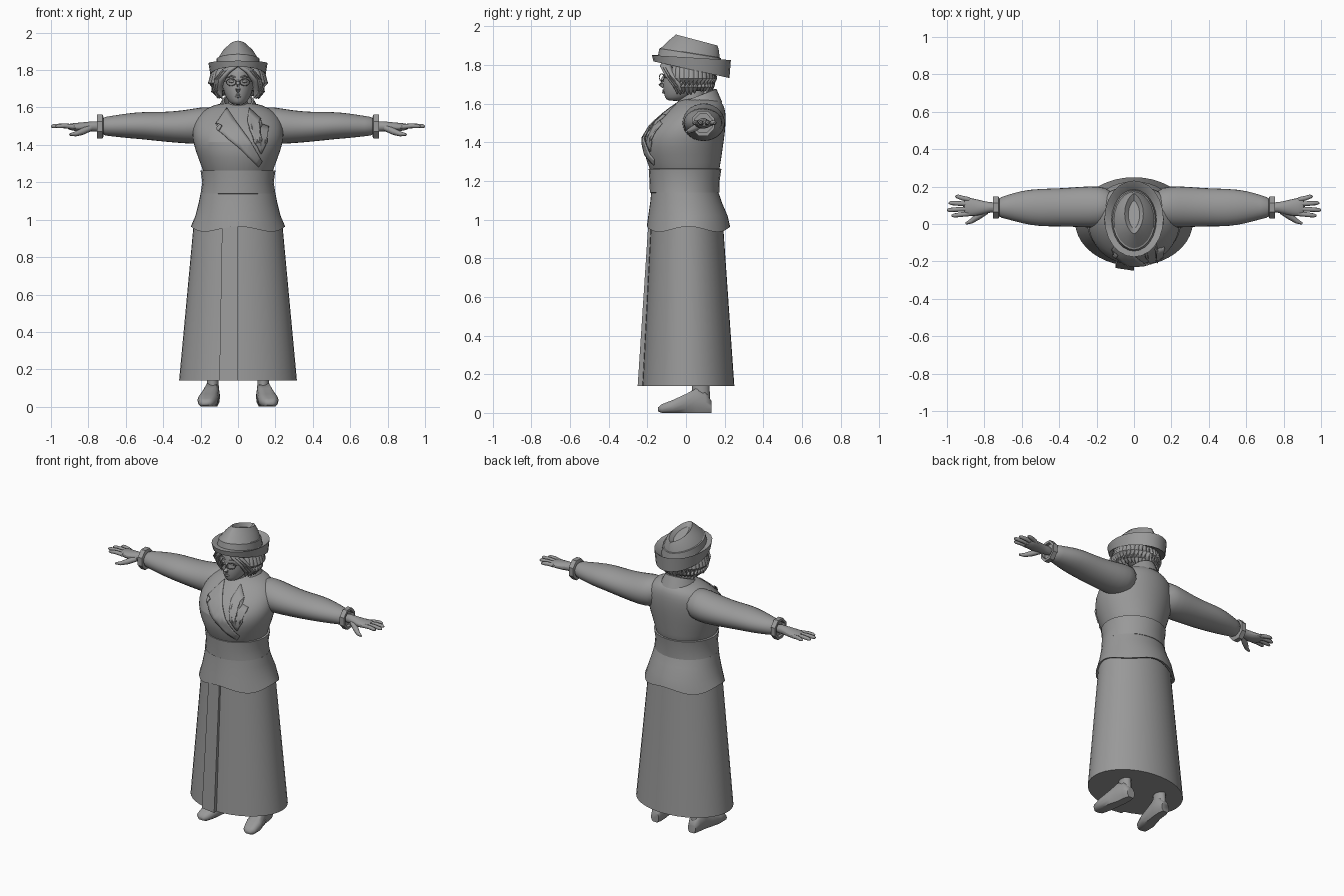
import bpy, bmesh, math, random
from mathutils import Vector
from mathutils.bvhtree import BVHTree

random.seed(4)
cube = bpy.data.objects.get("Cube")
if cube:
    bpy.data.objects.remove(cube, do_unlink=True)

grey = bpy.data.materials.new("plain grey")
grey.use_nodes = True
grey.diffuse_color = (0.32, 0.32, 0.32, 1)
grey.node_tree.nodes["Principled BSDF"].inputs["Base Color"].default_value = grey.diffuse_color


def level_ring(hw, front, back, zf, zb=None, n=24, power=1.0):
    """Ring around the vertical axis, optionally tilted from front to back."""
    zb = zf if zb is None else zb
    pts = []
    for i in range(n):
        t = math.tau * i / n
        s, k = math.sin(t), (1 - math.cos(t)) / 2
        x = hw * math.copysign(abs(s) ** power, s)
        pts.append(Vector((x, front + (back - front) * k, zf + (zb - zf) * k)))
    return pts


def arm_ring(x, z0, z1, y0, y1, n=14):
    """Ring around the sideways axis."""
    angles = [math.tau * (i + 0.5) / n for i in range(n)]
    return [Vector((x, (y0 + y1) / 2 + (y1 - y0) / 2 * math.cos(t),
                    (z0 + z1) / 2 + (z1 - z0) / 2 * math.sin(t))) for t in angles]


def foot_ring(y, xc, hw, z0, z1, n=14):
    """Ring around the front-to-back axis with a flattened underside."""
    pts = []
    for i in range(n):
        t = math.tau * i / n
        z = (z0 + z1) / 2 + (z1 - z0) / 2 * math.sin(t) * 1.3
        pts.append(Vector((xc + hw * math.cos(t), y, min(z1, max(z0, z)))))
    return pts


def loft(bm, rings):
    rows = [[bm.verts.new(p) for p in ring] for ring in rings]
    n = len(rows[0])
    for a, b in zip(rows, rows[1:]):
        for i in range(n):
            j = (i + 1) % n
            bm.faces.new((a[i], a[j], b[j], b[i]))
    bm.faces.new(rows[0][::-1])
    bm.faces.new(rows[-1])


def tube(bm, path, radii, n=8, flat=1.0):
    path = [Vector(p) for p in path]
    rings = []
    for i, (p, r) in enumerate(zip(path, radii)):
        d = path[min(i + 1, len(path) - 1)] - path[max(i - 1, 0)]
        q = d.to_track_quat('Z', 'Y')
        rings.append([p + q @ Vector((r * math.cos(math.tau * k / n),
                                      r * flat * math.sin(math.tau * k / n), 0)) for k in range(n)])
    loft(bm, rings)


def finish(name, bm, subdiv=0, mirror=False, thick=0, angle=35):
    bmesh.ops.recalc_face_normals(bm, faces=bm.faces)
    mesh = bpy.data.meshes.new(name)
    bm.to_mesh(mesh)
    bm.free()
    mesh.materials.append(grey)
    ob = bpy.data.objects.new(name, mesh)
    bpy.context.collection.objects.link(ob)
    bpy.ops.object.select_all(action='DESELECT')
    ob.select_set(True)
    bpy.context.view_layer.objects.active = ob
    bpy.ops.object.shade_smooth_by_angle(angle=math.radians(angle))
    if thick:
        ob.modifiers.new("thickness", 'SOLIDIFY').thickness = thick
    if mirror:
        ob.modifiers.new("mirror", 'MIRROR')
    if subdiv:
        ob.modifiers.new("smooth", 'SUBSURF').levels = subdiv
        ob.modifiers["smooth"].render_levels = subdiv
    return ob


def build(name, rings, **options):
    bm = bmesh.new()
    loft(bm, rings)
    return finish(name, bm, **options)


# Skirt with its overlapping front panel
build("skirt", [level_ring(.235, -.18, .19, 1, n=40), level_ring(.315, -.225, .25, .14, n=40)])
top = [(-.085, -.15), (-.085, -.186), (0, -.195), (0, -.15)]
bottom = [(-.1, -.2), (-.1, -.235), (0, -.25), (0, -.2)]
build("skirt_front_panel", [[Vector((x, y, z)) for x, y in row]
                            for row, z in ((top, .98), (bottom, .14))])

# Jacket skirt with a wavy hem
peplum = [level_ring(.2, -.18, .168, 1.14, n=40), level_ring(.21, -.185, .185, 1.09, n=40),
          level_ring(.228, -.195, .215, 1.02, n=40), level_ring(.252, -.203, .228, .95, n=40),
          level_ring(.235, -.185, .21, .955, n=40), level_ring(.21, -.17, .19, 1.03, n=40)]
for ring in peplum[3:5]:
    for i, p in enumerate(ring):
        p.z += .014 * math.cos(math.tau * i / 10)
build("jacket_peplum", peplum)

# Wide belt
build("belt", [level_ring(.18, -.17, .165, 1.265), level_ring(.2, -.193, .183, 1.262),
               level_ring(.191, -.189, .174, 1.2), level_ring(.2, -.187, .172, 1.14),
               level_ring(.18, -.17, .16, 1.135)])

# Jacket body and sleeves
torso = build("jacket_body", [
    level_ring(.17, -.17, .16, 1.2), level_ring(.187, -.187, .176, 1.26),
    level_ring(.215, -.217, .186, 1.33), level_ring(.246, -.228, .2, 1.42),
    level_ring(.247, -.185, .207, 1.49), level_ring(.225, -.12, .207, 1.55),
    level_ring(.175, -.065, .197, 1.595), level_ring(.085, -.02, .165, 1.63)], subdiv=1)
build("sleeves", [arm_ring(*r) for r in (
    (.1, 1.42, 1.61, 0, .19), (.2, 1.4, 1.605, -.025, .207), (.28, 1.405, 1.588, -.02, .203),
    (.4, 1.415, 1.577, -.015, .193), (.5, 1.427, 1.58, -.017, .192), (.6, 1.435, 1.57, 0, .182),
    (.68, 1.445, 1.555, .026, .155), (.74, 1.45, 1.55, .035, .14))], subdiv=1, mirror=True)
build("cuffs", [arm_ring(*r, n=8) for r in (
    (.72, 1.44, 1.555, .035, .142), (.724, 1.428, 1.567, .025, .152), (.755, 1.428, 1.567, .025, .152),
    (.755, 1.445, 1.55, .04, .137), (.735, 1.445, 1.55, .04, .137))], mirror=True, angle=25)

# Hands with separate fingers
build("palms", [arm_ring(*r, n=10) for r in (
    (.72, 1.465, 1.53, .06, .118), (.78, 1.472, 1.528, .06, .118), (.83, 1.467, 1.522, .042, .132),
    (.88, 1.474, 1.518, .038, .145), (.915, 1.482, 1.512, .044, .143))], subdiv=1, mirror=True)
bm = bmesh.new()
for y0, y1, tip in ((.055, .045, .975), (.081, .075, 1), (.107, .112, .99), (.13, .147, .955)):
    tube(bm, [(.88, y0, 1.497), ((.88 + tip) / 2, (y0 + y1) / 2, 1.502), (tip - .012, y1, 1.5),
              (tip, y1, 1.498)], (.013, .0125, .011, .005))
tube(bm, [(.79, .07, 1.49), (.835, .04, 1.47), (.87, .015, 1.458), (.9, .002, 1.455)],
     (.018, .018, .013, .006))
finish("fingers", bm, mirror=True, angle=60)

# Lapels laid over the chest
bm = bmesh.new()
bm.from_mesh(torso.data)
chest = BVHTree.FromBMesh(bm)
bm.free()


def chest_plate(name, outline):
    bm = bmesh.new()
    bm.faces.new([bm.verts.new((x, 0, z)) for x, z in outline])
    bmesh.ops.triangulate(bm, faces=bm.faces)
    bmesh.ops.subdivide_edges(bm, edges=bm.edges, cuts=4, use_grid_fill=True)
    for v in bm.verts:
        hit = chest.ray_cast(Vector((v.co.x, -1, v.co.z)), Vector((0, 1, 0)))[0]
        v.co.y = (hit.y if hit else -.05) - .006
    finish(name, bm, thick=.009)


chest_plate("right_lapel", [(-.06, 1.6), (-.12, 1.515), (-.085, 1.5), (-.1, 1.475), (.02, 1.37),
                            (.11, 1.28), (.13, 1.31), (.06, 1.43), (-.02, 1.54)])
chest_plate("left_lapel", [(.06, 1.6), (.12, 1.545), (.11, 1.52), (.165, 1.5), (.15, 1.4),
                           (.125, 1.35), (.09, 1.42), (.05, 1.53)])
build("collar", [level_ring(.115, -.065, .188, 1.57, 1.605), level_ring(.085, -.04, .158, 1.6, 1.675),
                 level_ring(.074, -.03, .147, 1.6, 1.675), level_ring(.07, -.02, .14, 1.57, 1.62)])

# Feet and lower legs
build("feet", [foot_ring(*r) for r in (
    (-.145, .17, .02, .008, .028), (-.125, .17, .042, 0, .045), (-.065, .162, .055, 0, .068),
    (0, .15, .048, 0, .098), (.05, .14, .042, 0, .125), (.1, .136, .04, 0, .11),
    (.133, .135, .028, 0, .06))], mirror=True, angle=50)
legs = [level_ring(.036, .02, .125, .06, n=14), level_ring(.032, .032, .122, .13, n=14),
        level_ring(.04, .02, .125, .22, n=14)]
build("lower_legs", [[p + Vector((.135, 0, 0)) for p in ring] for ring in legs], mirror=True)

# Head, neck and face
build("neck", [level_ring(.055, -.04, .1, 1.57), level_ring(.05, -.045, .095, 1.67)])
build("head", [level_ring(*r) for r in (
    (.026, -.095, -.02, 1.613), (.05, -.11, .03, 1.63), (.07, -.117, .08, 1.665),
    (.081, -.12, .11, 1.7), (.086, -.115, .125, 1.745), (.086, -.116, .125, 1.79),
    (.07, -.08, .1, 1.83))], subdiv=1)
bm = bmesh.new()
tube(bm, [(0, -.108, 1.75), (0, -.122, 1.72), (0, -.13, 1.7), (0, -.115, 1.686)],
     (.007, .01, .013, .009))
for z, r in ((1.668, .006), (1.658, .007)):
    tube(bm, [(-.024, -.104, z), (0, -.117, z), (.024, -.104, z)], (.002, r, .002))
finish("nose_and_lips", bm, angle=60)
bm = bmesh.new()
tube(bm, [(.016, -.109, 1.738), (.034, -.107, 1.74), (.052, -.094, 1.738)], (.002, .009, .002))
tube(bm, [(.014, -.114, 1.762), (.036, -.109, 1.768), (.06, -.09, 1.76)], (.003, .005, .002))
tube(bm, [(.08, .0, 1.69), (.09, .015, 1.72), (.088, .025, 1.75)], (.008, .018, .01))
finish("eyes_brows_and_ears", bm, mirror=True, angle=60)

# Spectacles
bm = bmesh.new()
rim = [(.037 + .025 * math.cos(t), -.126 + .012 * math.cos(t), 1.735 + .019 * math.sin(t))
       for t in (math.tau * i / 20 for i in range(21))]
tube(bm, rim, [.0022] * len(rim), n=6)
tube(bm, [(0, -.139, 1.741), (.013, -.137, 1.738)], (.002, .002), n=6)
tube(bm, [(.062, -.114, 1.74), (.09, -.07, 1.745), (.094, .02, 1.745)], (.002,) * 3, n=6)
finish("spectacles", bm, mirror=True, angle=60)

# Bobbed hair made of tapered locks over an inner shell
bm = bmesh.new()
loft(bm, [level_ring(.1, -.06, .13, 1.84), level_ring(.125, -.01, .135, 1.76),
          level_ring(.115, .0, .13, 1.7), level_ring(.08, .02, .115, 1.665)])
count = 26
for i in range(count):
    a = math.radians(52 + 256 * i / (count - 1))
    drop = random.uniform(-.012, .012)
    profile = ((.085, .1, 1.83), (.128, .115, 1.785), (.143, .12, 1.73),
               (.132, .115, 1.69), (.108, .105, 1.655 + drop))
    tube(bm, [(w * math.sin(a), .02 - d * math.cos(a), z) for w, d, z in profile],
         (.018, .022, .022, .017, .003), flat=.8)
for side in (-1, 1):
    for k in range(3):
        o = .012 * k
        tube(bm, [(side * (.005 + o), -.105, 1.825), (side * (.05 + o), -.118 + o, 1.795),
                  (side * (.088 + o), -.092 + o, 1.745), (side * (.098 + o), -.06 + o, 1.695),
                  (side * (.085 + o), -.045 + o, 1.65)], (.014, .018, .019, .015, .003), flat=.7)
finish("hair", bm, angle=60)

# Tilted felt hat: upturned brim, band, pinched crown with a dent
build("hat", [level_ring(*r, power=p) for r, p in (
    ((.1, -.12, .16, 1.835, 1.77), 1), ((.148, -.168, .225, 1.818, 1.732), 1),
    ((.158, -.176, .232, 1.85, 1.825), 1), ((.152, -.168, .222, 1.85, 1.82), 1),
    ((.12, -.145, .185, 1.85, 1.785), 1), ((.114, -.138, .18, 1.885, 1.835), 1.1),
    ((.107, -.13, .174, 1.887, 1.838), 1.1), ((.083, -.09, .17, 1.925, 1.875), 1.25),
    ((.05, -.052, .163, 1.957, 1.9), 1.35), ((.03, -.025, .125, 1.93, 1.885), 1.35))], angle=25)
